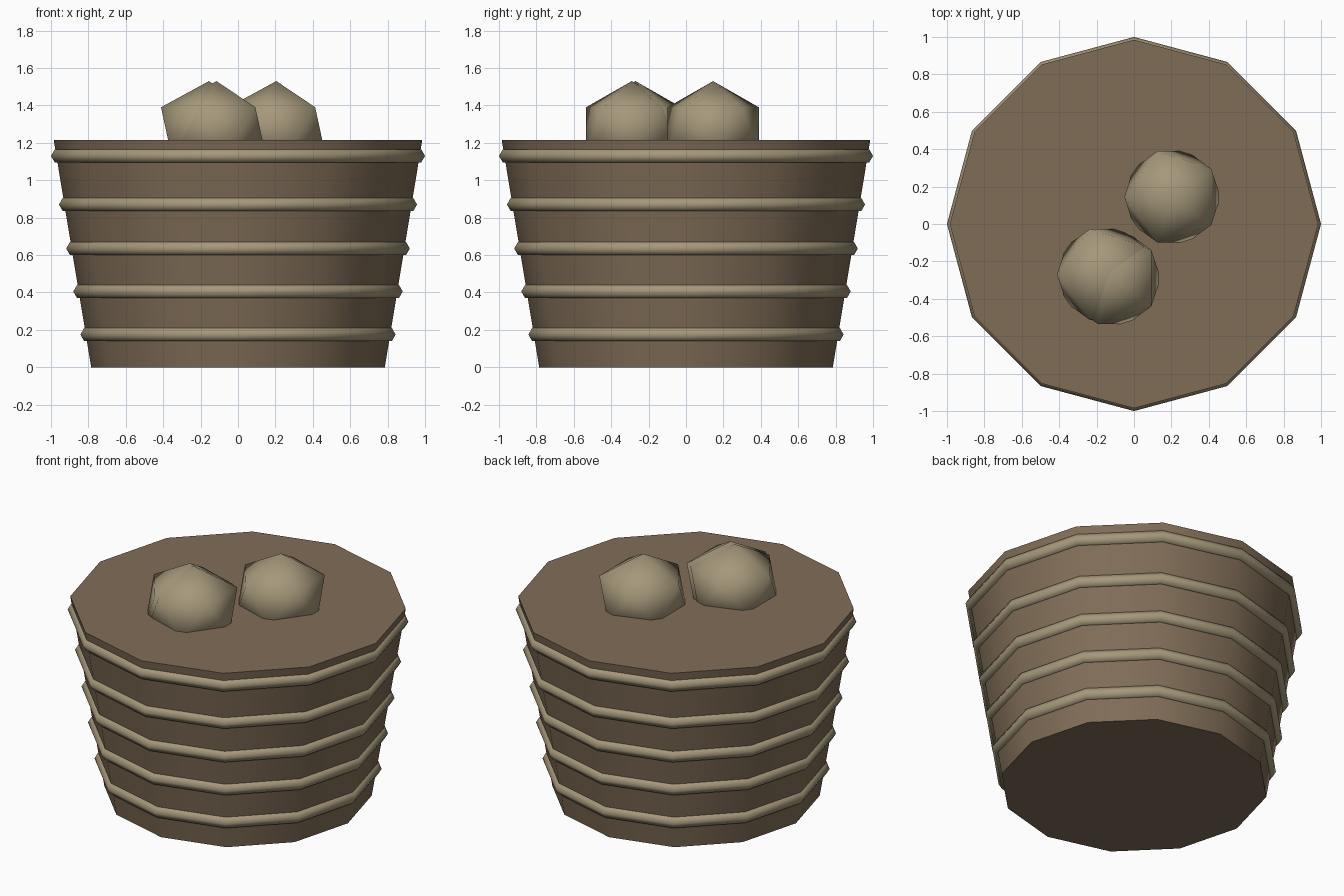
import bpy
import math

SIDES = 12
BOTTOM_R, TOP_R, HEIGHT = 0.785, 0.985, 1.215

if "Cube" in bpy.data.objects:
    bpy.data.objects.remove(bpy.data.objects["Cube"], do_unlink=True)


def make_material(name, rgb):
    mat = bpy.data.materials.new(name)
    mat.use_nodes = True
    mat.diffuse_color = (*rgb, 1)
    mat.node_tree.nodes["Principled BSDF"].inputs["Base Color"].default_value = (*rgb, 1)
    return mat


def finish(name, mat, angle):
    obj = bpy.context.object
    obj.name = name
    obj.data.materials.append(mat)
    bpy.ops.object.shade_smooth_by_angle(angle=math.radians(angle))
    return obj


brown = make_material("bark brown", (0.216, 0.153, 0.095))
tan = make_material("pale tan", (0.376, 0.314, 0.195))

# Tapered tub, closed at both ends
bpy.ops.mesh.primitive_cone_add(vertices=SIDES, radius1=BOTTOM_R, radius2=TOP_R,
                                depth=HEIGHT, location=(0, 0, HEIGHT / 2))
finish("tub", brown, 40)

# Hoops with a six-sided section, following the taper
for i, z in enumerate((0.175, 0.405, 0.635, 0.87, 1.13)):
    radius = BOTTOM_R + (TOP_R - BOTTOM_R) * z / HEIGHT - 0.011
    bpy.ops.mesh.primitive_torus_add(major_segments=SIDES, minor_segments=6,
                                     major_radius=radius, minor_radius=0.04,
                                     location=(0, 0, z))
    finish(f"hoop_{i + 1}", tan, 70)

# Faceted lumps sunk into the lid, two of them overlapping
for i, (x, y) in enumerate(((0.205, 0.145), (-0.155, -0.27), (-0.115, -0.29))):
    bpy.ops.mesh.primitive_ico_sphere_add(subdivisions=1, radius=1,
                                          location=(x, y, 1.277),
                                          rotation=(0, 0, math.pi))
    lump = finish(f"lump_{i + 1}", tan, 70)
    lump.scale = (0.287, 0.287, 0.253)
